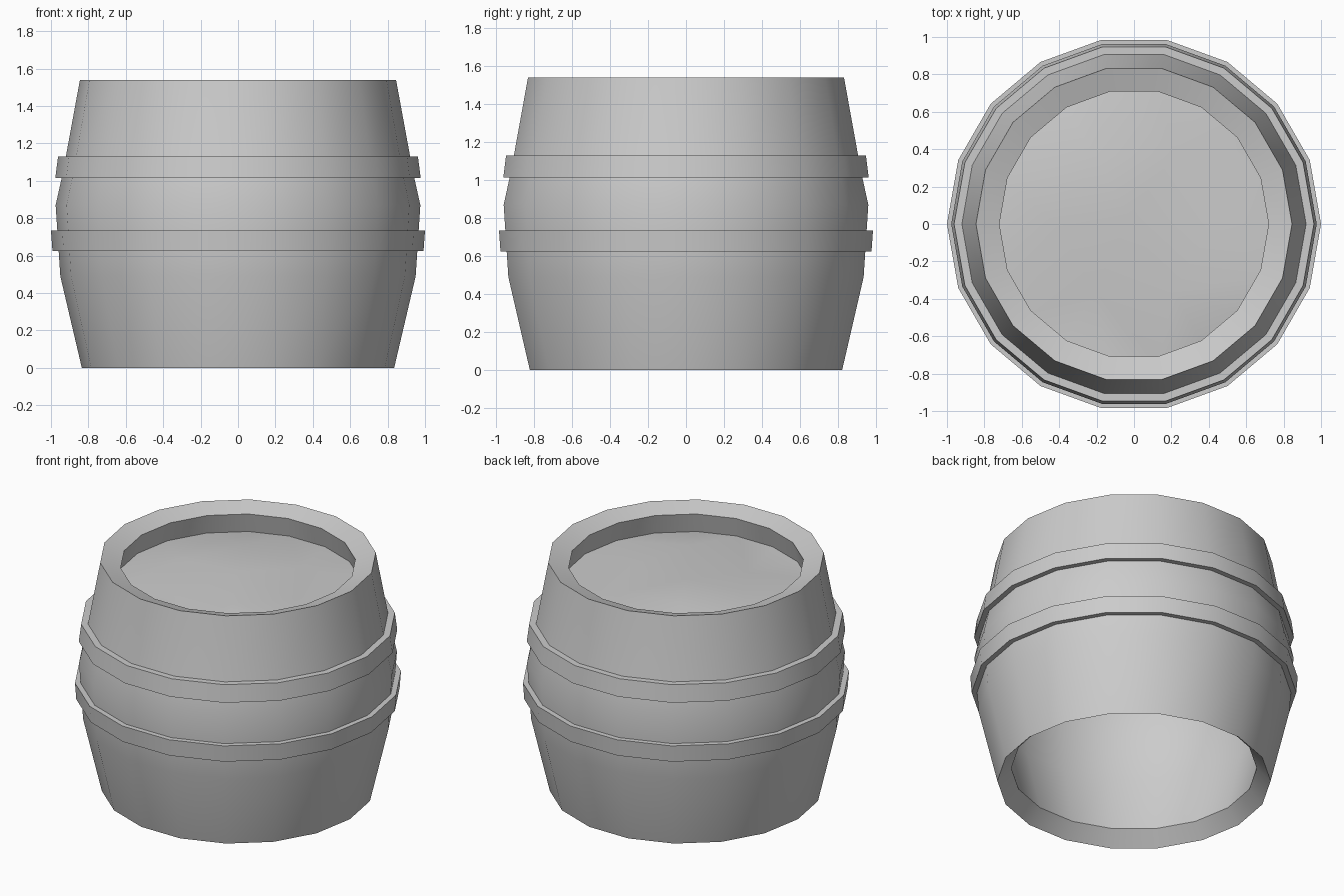
import bpy, bmesh, math
from math import cos, sin, pi

if "Cube" in bpy.data.objects:
    bpy.data.objects.remove(bpy.data.objects["Cube"])

SIDES = 18


def finish(name, bm):
    bmesh.ops.recalc_face_normals(bm, faces=bm.faces)
    mesh = bpy.data.meshes.new(name)
    bm.to_mesh(mesh)
    bm.free()
    obj = bpy.data.objects.new(name, mesh)
    bpy.context.collection.objects.link(obj)
    bpy.ops.object.select_all(action='DESELECT')
    obj.select_set(True)
    bpy.context.view_layer.objects.active = obj
    bpy.ops.object.shade_smooth_by_angle(angle=math.radians(28))
    return obj


def ring(bm, r, z, n=SIDES):
    return [bm.verts.new((r * cos(2 * pi * i / n), r * sin(2 * pi * i / n), z))
            for i in range(n)]


def lathe(name, profile):
    """Turn a closed (radius, height) profile around z."""
    bm = bmesh.new()
    rings = [ring(bm, r, z) for r, z in profile]
    for a, b in zip(rings, rings[1:] + rings[:1]):
        for i in range(SIDES):
            j = (i + 1) % SIDES
            bm.faces.new((a[i], a[j], b[j], b[i]))
    return finish(name, bm)


# Barrel wall: bulging outside, hollow inside, open at the bottom
lathe("barrel_wall", [
    (0.835, 0), (0.95, 0.49), (0.975, 0.87), (0.935, 1.05), (0.845, 1.54),
    (0.72, 1.50), (0.83, 1.03), (0.87, 0.87), (0.85, 0.50), (0.75, 0.09)])

# Two hoops around the barrel
lathe("upper_hoop", [(0.92, 1.015), (0.977, 1.015), (0.962, 1.13), (0.90, 1.13)])
lathe("lower_hoop", [(0.93, 0.625), (0.992, 0.625), (1.0, 0.735), (0.93, 0.735)])

# Uneven filling: rim ring, bumpy middle ring and a centre point
bm = bmesh.new()
outer = ring(bm, 0.765, 1.365)
bumps = [1.37, 1.39, 1.43, 1.42, 1.36, 1.43]
inner = ring(bm, 0.42, 1.38, len(bumps))
for v, z in zip(inner, bumps):
    v.co.z = z
centre = bm.verts.new((-0.03, 0.04, 1.42))
for i in range(6):
    j = (i + 1) % 6
    bm.faces.new((centre, inner[i], inner[j]))
    o = [outer[(3 * i + k) % SIDES] for k in range(4)]
    bm.faces.new((inner[i], o[0], o[1]))
    bm.faces.new((inner[i], o[1], o[2]))
    bm.faces.new((inner[i], o[2], inner[j]))
    bm.faces.new((inner[j], o[2], o[3]))
finish("filling", bm)
